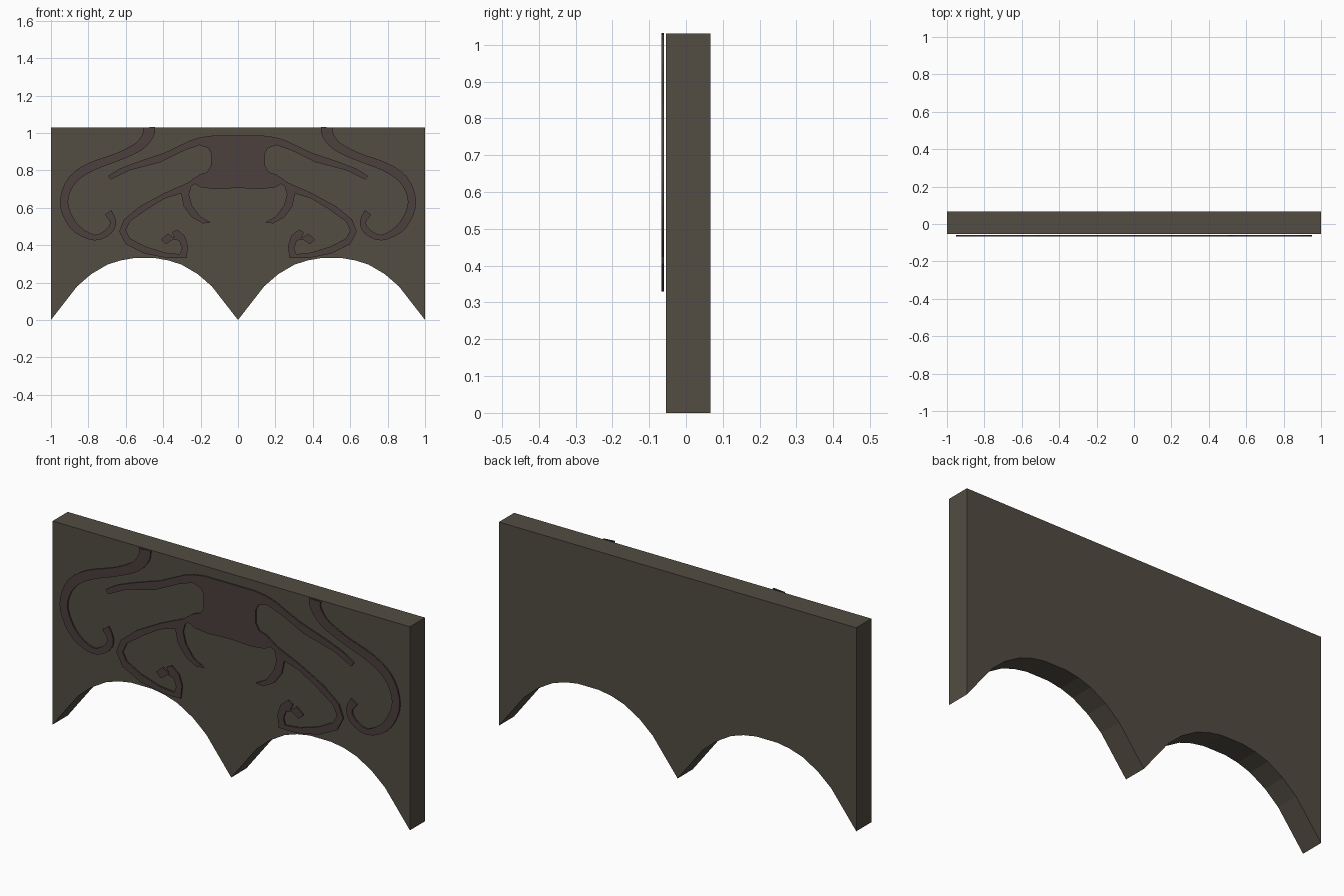
import bpy, bmesh
from mathutils import Vector

if "Cube" in bpy.data.objects:
    bpy.data.objects.remove(bpy.data.objects["Cube"])


def material(name, rgb):
    m = bpy.data.materials.new(name)
    m.diffuse_color = (*rgb, 1)
    m.use_nodes = True
    m.node_tree.nodes["Principled BSDF"].inputs["Base Color"].default_value = m.diffuse_color
    return m


def prism(name, outlines, y0, y1, mat):
    """Solid plates from closed x-z outlines, running from y0 to y1."""
    bm = bmesh.new()
    for pts in outlines:
        face = bm.faces.new([bm.verts.new((x, y0, z)) for x, z in pts])
        ext = bmesh.ops.extrude_face_region(bm, geom=[face], use_keep_orig=True)
        moved = [v for v in ext["geom"] if isinstance(v, bmesh.types.BMVert)]
        bmesh.ops.translate(bm, vec=(0, y1 - y0, 0), verts=moved)
    bmesh.ops.recalc_face_normals(bm, faces=bm.faces)
    bmesh.ops.triangulate(bm, faces=[f for f in bm.faces if len(f.verts) > 4])
    me = bpy.data.meshes.new(name)
    bm.to_mesh(me)
    bm.free()
    me.materials.append(mat)
    ob = bpy.data.objects.new(name, me)
    bpy.context.collection.objects.link(ob)
    return ob


def flip(pts):
    return [(-x, z) for x, z in reversed(pts)]


def ribbon(path, steps=3):
    """Outline of a tapering band along a smoothed path of (x, z, width)."""
    p = [Vector(q) for q in path]
    p = [p[0]] + p + [p[-1]]
    line = []
    for a, b, c, d in zip(p, p[1:], p[2:], p[3:]):
        for i in range(steps):
            t = i / steps
            line.append(0.5 * (2 * b + (c - a) * t + (2 * a - 5 * b + 4 * c - d) * t ** 2
                               + (3 * b - a - 3 * c + d) * t ** 3))
    line.append(p[-1])
    left, right = [], []
    for i, q in enumerate(line):
        d = line[min(i + 1, len(line) - 1)] - line[max(i - 1, 0)]
        n = Vector((-d.y, d.x)).normalized() * q.z / 2
        left.append((q.x + n.x, q.y + n.y))
        right.append((q.x - n.x, q.y - n.y))
    return left + right[::-1]


stone = material("stone", (0.085, 0.073, 0.055))
trim = material("trim", (0.072, 0.05, 0.047))

# Panel with two arches cut into the lower edge
half_arch = [(0.5, 0.0), (0.36, 0.18), (0.285, 0.245), (0.2, 0.295), (0.13, 0.318), (0.06, 0.33)]
arch = [(-x, z) for x, z in half_arch] + half_arch[::-1]
lower = [(x - 0.5, z) for x, z in arch] + [(x + 0.5, z) for x, z in arch[1:]]
prism("arched_panel", [lower + [(1, 1.03), (-1, 1.03)]], -0.054, 0.067, stone)

# Outer scrolls running down from the top edge
scroll = ribbon([(0.476, 1.03, .065), (0.48, 0.99, .06), (0.53, 0.928, .05), (0.64, 0.873, .043),
                 (0.79, 0.817, .047), (0.885, 0.75, .047), (0.928, 0.655, .043), (0.917, 0.57, .045),
                 (0.86, 0.485, .042), (0.765, 0.44, .03), (0.69, 0.475, .035),
                 (0.668, 0.525, .033), (0.695, 0.575, .042)])
prism("outer_scrolls", [scroll, flip(scroll)], -0.067, -0.060, trim)

# Central crest: right half outline, section by section
upper_band = [(.14, .985), (.2, .977), (.255, .96), (.39, .895), (.525, .85), (.63, .81), (.695, .77),
              (.68, .75), (.58, .80), (.415, .843), (.285, .907), (.205, .935)]
waist = [(.16, .92), (.145, .89), (.145, .825), (.165, .79), (.205, .778)]
limb_outside = [(.265, .735), (.39, .68), (.525, .607), (.61, .537), (.635, .473),
                (.60, .405), (.50, .355), (.375, .33), (.275, .33)]
curl = [(.267, .395), (.285, .45), (.325, .483), (.353, .468), (.337, .436), (.374, .462),
        (.412, .43), (.385, .404), (.348, .43), (.315, .425), (.30, .385), (.31, .352)]
limb_inside = [(.39, .36), (.497, .393), (.577, .436), (.60, .479), (.577, .527),
               (.48, .596), (.39, .65), (.305, .676)]
tendril = [(.29, .607), (.246, .548), (.187, .516), (.145, .521), (.203, .553),
           (.246, .612), (.262, .67), (.25, .714), (.23, .727), (.198, .709), (.123, .70)]
crest = upper_band + waist + limb_outside + curl + limb_inside + tendril
prism("central_crest", [crest + [(0, .706)] + flip(crest)], -0.067, -0.060, trim)
